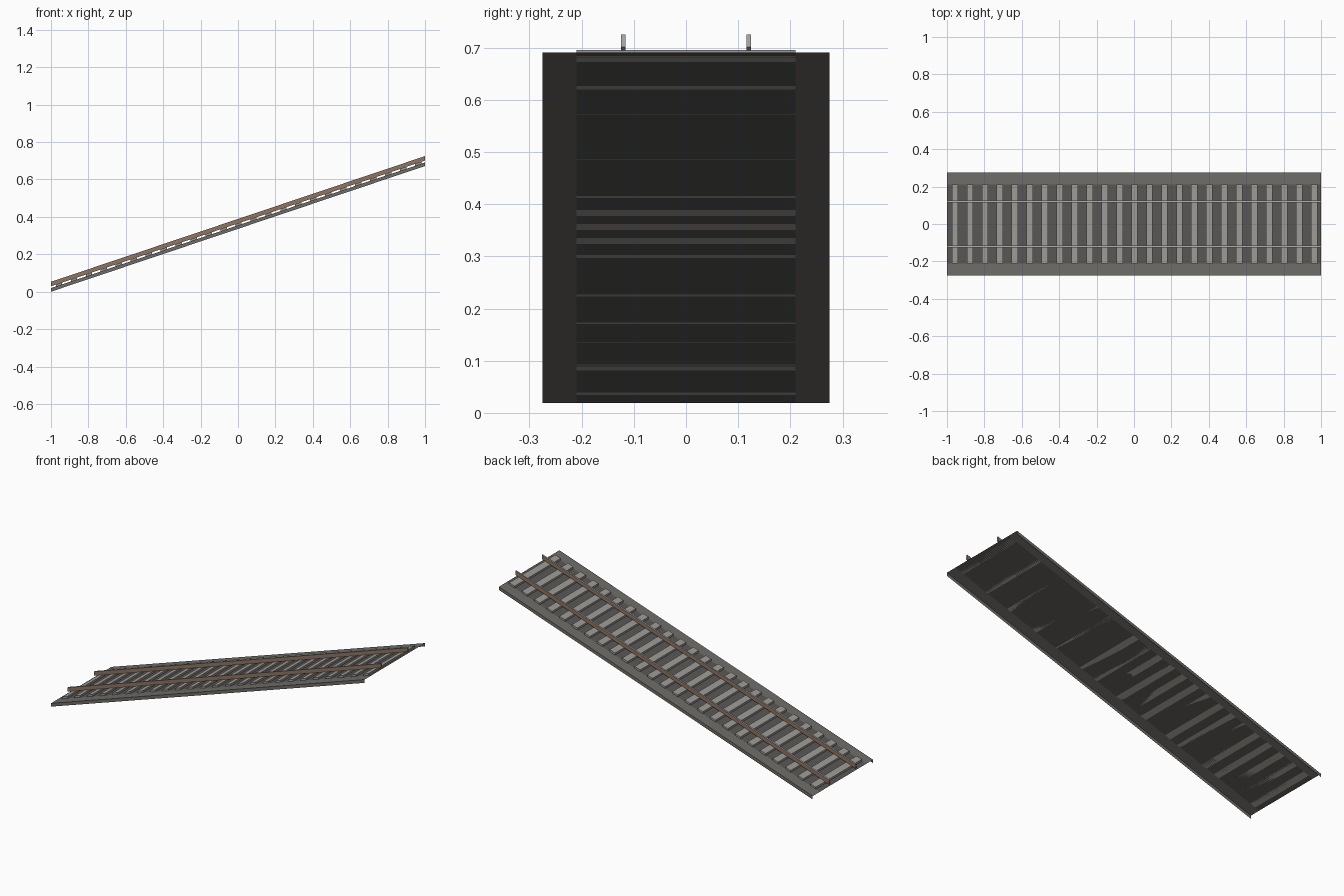
import bpy, bmesh

if "Cube" in bpy.data.objects:
    bpy.data.objects.remove(bpy.data.objects["Cube"])

RISE = 0.672 / 2          # slope of the ramp
BASE = 0.019 + 0.336      # ballast height at x = 0


def material(name, rgb):
    m = bpy.data.materials.new(name)
    m.diffuse_color = (*rgb, 1)
    m.use_nodes = True
    m.node_tree.nodes["Principled BSDF"].inputs["Base Color"].default_value = m.diffuse_color
    return m


BALLAST = material("grey_ballast", (0.16, 0.152, 0.138))
BED = material("dark_bed", (0.10, 0.095, 0.088))
SLEEPER = material("pale_sleeper", (0.34, 0.33, 0.305))
RUST = material("rust_brown", (0.27, 0.18, 0.13))
STEEL = material("steel_grey", (0.45, 0.44, 0.45))


def finish(name, bm, mats):
    me = bpy.data.meshes.new(name)
    bm.to_mesh(me)
    bm.free()
    for m in mats:
        me.materials.append(m)
    ob = bpy.data.objects.new(name, me)
    bpy.context.collection.objects.link(ob)
    return ob


def ramp_box(name, x0, x1, y0, y1, h0, h1, mats, rule=None):
    """Box sheared to the slope; h is height above the ballast."""
    bm = bmesh.new()
    bmesh.ops.create_cube(bm, size=1)
    for f in bm.faces:
        f.material_index = rule(f.normal) if rule else 0
    for v in bm.verts:
        x = x1 if v.co.x > 0 else x0
        y = y1 if v.co.y > 0 else y0
        h = h1 if v.co.z > 0 else h0
        v.co = (x, y, BASE + RISE * x + h)
    return finish(name, bm, mats)


# Ballast: open sheet with side skirts and a darker middle strip
bm = bmesh.new()
profile = [(-0.275, -0.019), (-0.275, 0), (-0.21, 0), (0.21, 0), (0.275, 0), (0.275, -0.019)]
rows = [[bm.verts.new((x, y, BASE + RISE * x + h)) for y, h in profile] for x in (-1, 1)]
for i in range(5):
    f = bm.faces.new((rows[0][i], rows[1][i], rows[1][i + 1], rows[0][i + 1]))
    f.material_index = 1 if i == 2 else 0
finish("ballast", bm, [BALLAST, BED])

# Sleepers
for i in range(25):
    c = -0.957 + 0.08 * i
    ramp_box(f"sleeper_{i + 1}", c - 0.017, c + 0.017, -0.21, 0.21, 0, 0.011, [SLEEPER])

# Rails: rusty sides, bare steel elsewhere
for side, y in (("front", -0.12), ("back", 0.12)):
    ramp_box(f"rail_{side}", -1, 1, y - 0.0045, y + 0.0045, 0.01, 0.034,
             [STEEL, RUST], lambda n: 1 if abs(n.y) > 0.5 else 0)
